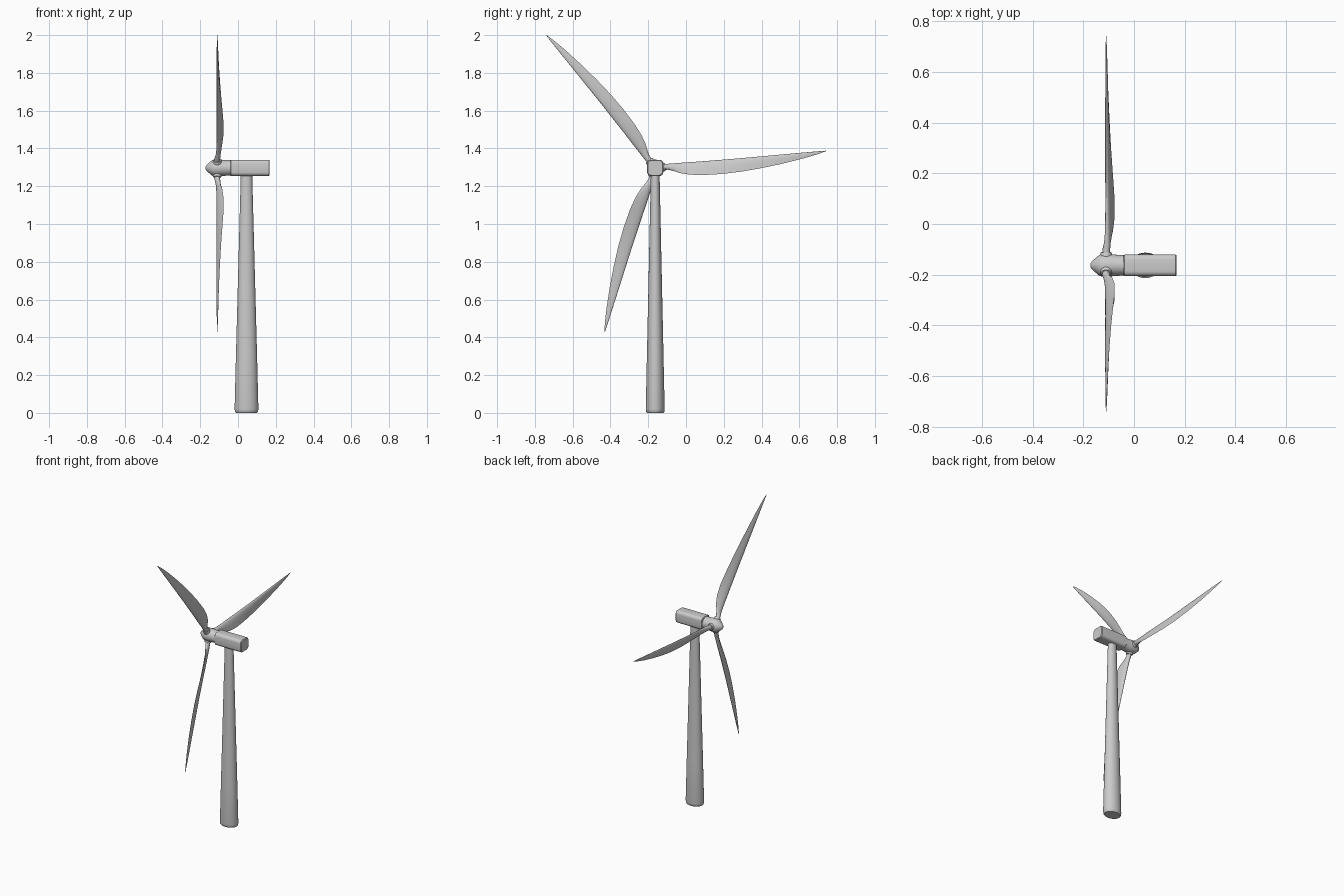
import bpy, bmesh, math
from mathutils import Vector

if "Cube" in bpy.data.objects:
    bpy.data.objects.remove(bpy.data.objects["Cube"])

AXIS_Y, AXIS_Z = -0.163, 1.297   # rotor shaft line
ROTOR_X = -0.11                  # plane of the blades


def finish(name, bm, angle=35):
    bmesh.ops.recalc_face_normals(bm, faces=bm.faces)
    me = bpy.data.meshes.new(name)
    bm.to_mesh(me)
    bm.free()
    ob = bpy.data.objects.new(name, me)
    bpy.context.collection.objects.link(ob)
    bpy.ops.object.select_all(action='DESELECT')
    bpy.context.view_layer.objects.active = ob
    ob.select_set(True)
    bpy.ops.object.shade_smooth_by_angle(angle=math.radians(angle))
    return ob


def loft(name, rings, angle=35):
    """Skin a list of closed rings and cap both ends."""
    bm = bmesh.new()
    loops = [[bm.verts.new(p) for p in ring] for ring in rings]
    n = len(loops[0])
    for a, b in zip(loops, loops[1:]):
        for i in range(n):
            j = (i + 1) % n
            bm.faces.new((a[i], a[j], b[j], b[i]))
    bm.faces.new(loops[0][::-1])
    bm.faces.new(loops[-1])
    return finish(name, bm, angle)


def circle(n):
    return [(math.cos(2 * math.pi * i / n), math.sin(2 * math.pi * i / n)) for i in range(n)]


# Tower: tapered oval column with a softened foot
tower = [(0.0, 0.056, 0.043), (0.006, 0.061, 0.048), (0.02, 0.063, 0.05),
         (0.3, 0.056, 0.044), (1.27, 0.030, 0.023)]
loft("tower", [[(0.045 + rx * c, AXIS_Y + ry * s, z) for c, s in circle(32)]
               for z, rx, ry in tower])

# Nacelle: box with broad rounded long edges
def rounded_square(half, r, steps=4):
    pts = []
    for k, (sy, sz) in enumerate([(1, 1), (-1, 1), (-1, -1), (1, -1)]):
        for i in range(steps + 1):
            a = math.pi / 2 * (k + i / steps)
            pts.append((sy * (half - r) + r * math.cos(a), sz * (half - r) + r * math.sin(a)))
    return pts


loft("nacelle", [[(x, AXIS_Y + y, AXIS_Z + z) for y, z in rounded_square(h, 0.02)]
                 for x, h in [(-0.041, 0.039), (-0.037, 0.043), (0.163, 0.043), (0.168, 0.039)]])

# Hub with pointed nose
hub = [(-0.171, 0.008), (-0.166, 0.016), (-0.150, 0.030), (-0.137, 0.041), (-0.128, 0.044),
       (-0.092, 0.044), (-0.075, 0.042), (-0.055, 0.041), (-0.036, 0.041)]
loft("hub", [[(x, AXIS_Y + r * c, AXIS_Z + r * s) for c, s in circle(28)] for x, r in hub])

# Blade stations: radius, leading v, trailing v, trailing x shift, half thickness, taper
STATIONS = [
    (0.020, 0.016, -0.016, 0.000, 0.016, 0.00),
    (0.065, 0.015, -0.016, 0.002, 0.015, 0.00),
    (0.090, 0.014, -0.024, 0.012, 0.015, 0.35),
    (0.130, 0.013, -0.041, 0.026, 0.014, 0.70),
    (0.180, 0.012, -0.054, 0.033, 0.014, 0.85),
    (0.250, 0.010, -0.063, 0.034, 0.013, 0.90),
    (0.350, 0.008, -0.067, 0.027, 0.012, 0.90),
    (0.450, 0.006, -0.065, 0.020, 0.011, 0.90),
    (0.560, 0.005, -0.057, 0.014, 0.010, 0.90),
    (0.670, 0.004, -0.045, 0.009, 0.008, 0.90),
    (0.780, 0.003, -0.029, 0.005, 0.006, 0.90),
    (0.860, 0.002, -0.014, 0.002, 0.004, 0.90),
    (0.908, 0.001, -0.002, 0.000, 0.001, 0.50),
]

# Three blades, each with a collar where it meets the hub
for k, deg in enumerate((5.7, 129.4, 252.9)):
    a = math.radians(deg)
    u = Vector((0, math.cos(a), math.sin(a)))
    v = Vector((0, -math.sin(a), math.cos(a)))
    x = Vector((1, 0, 0))
    centre = Vector((ROTOR_X, AXIS_Y, AXIS_Z))
    rings = []
    for r, lead, trail, shift, thick, taper in STATIONS:
        p0 = centre + u * r + v * lead
        chord = v * (trail - lead) + x * shift
        normal = chord.cross(u).normalized()
        ring = []
        for c, s in circle(20):
            t = (1 - c) / 2
            ring.append(p0 + chord * t + normal * (thick * s * (1 - taper * t)))
        rings.append(ring)
    loft(f"blade_{k + 1}", rings, 50)
    collar = [(0.02, 0.023), (0.047, 0.023), (0.052, 0.020), (0.053, 0.014)]
    loft(f"blade_collar_{k + 1}",
         [[centre + u * r + v * (w * c) + x * (w * s) for c, s in circle(20)] for r, w in collar])
